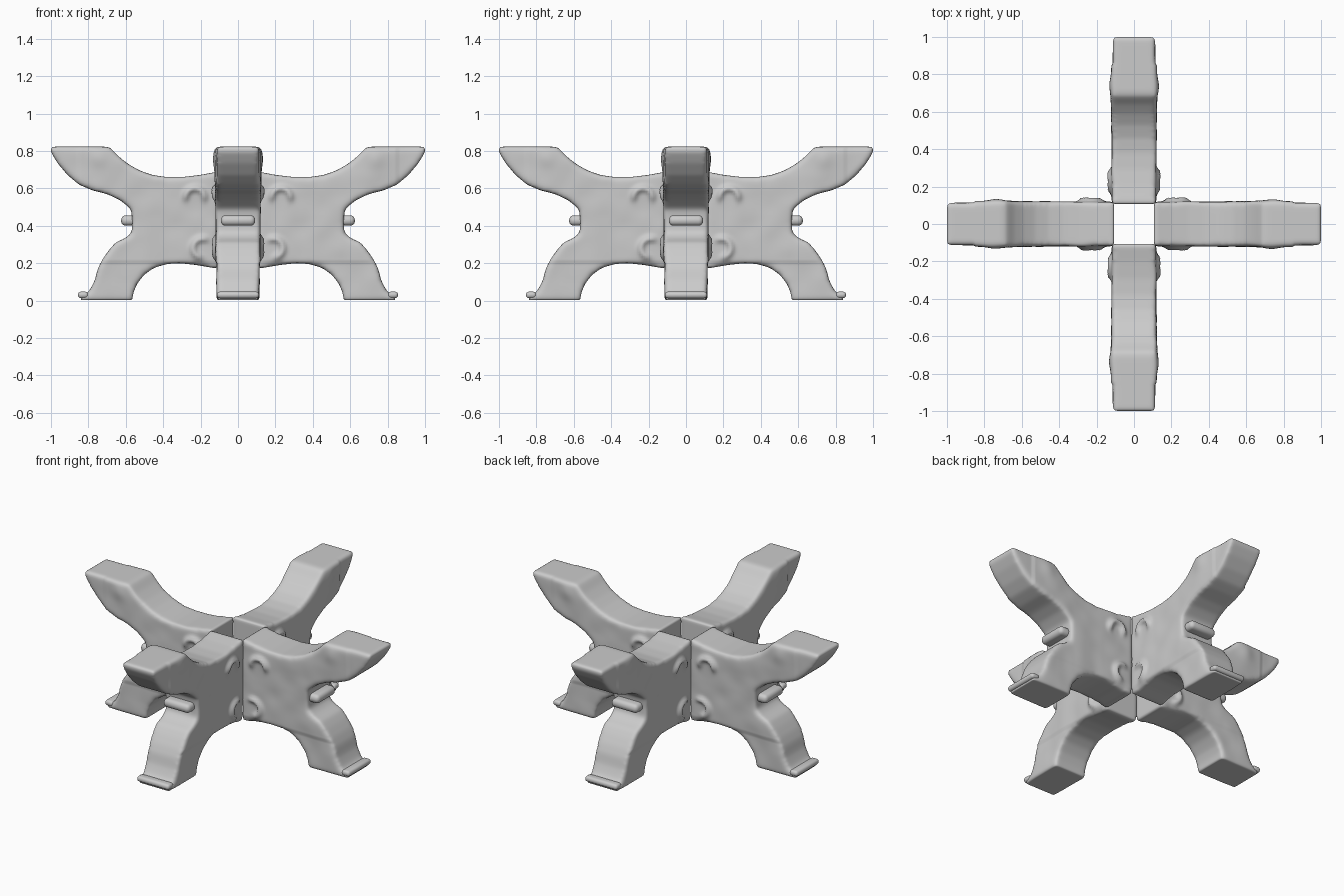
import bpy, bmesh, math
from mathutils import Vector, Matrix, noise

if "Cube" in bpy.data.objects:
    bpy.data.objects.remove(bpy.data.objects["Cube"])

HALF = 0.119   # half thickness of each support

# Side silhouette of one support: (distance from centre, height)
PROFILE = [(0.107, 0.69), (0.2, 0.672), (0.29, 0.661), (0.38, 0.66), (0.46, 0.672),
           (0.53, 0.697), (0.59, 0.732), (0.64, 0.772), (0.68, 0.815), (0.70, 0.823),
           (1.003, 0.823), (0.998, 0.79), (0.965, 0.735), (0.91, 0.67), (0.85, 0.62),
           (0.78, 0.59), (0.70, 0.57), (0.63, 0.537), (0.572, 0.49), (0.565, 0.43),
           (0.567, 0.365), (0.60, 0.335), (0.655, 0.31), (0.69, 0.27), (0.725, 0.22),
           (0.75, 0.17), (0.765, 0.11), (0.79, 0.06), (0.81, 0.035), (0.84, 0.035),
           (0.84, 0.0), (0.565, -0.003), (0.562, 0.035), (0.54, 0.09), (0.50, 0.14),
           (0.45, 0.175), (0.38, 0.196), (0.31, 0.2), (0.22, 0.19), (0.107, 0.17)]


def bump(x, z, cx, cz, size):
    return math.exp(-((x - cx) ** 2 + (z - cz) ** 2) / size ** 2)


def curl(x, z, cx, cz, facing):
    """Raised half ring, like a carved scroll on the side face."""
    dx, dz = x - cx, z - cz
    d = math.hypot(dx, dz)
    open_side = 0.5 + 0.5 * math.tanh(3 * math.cos(math.atan2(dz, dx) - facing) + 0.6)
    return math.exp(-((d - 0.05) / 0.017) ** 2) * open_side


# Solid support from the silhouette
bm = bmesh.new()
face = bm.faces.new([bm.verts.new((x, -HALF, z)) for x, z in PROFILE])
ext = bmesh.ops.extrude_face_region(bm, geom=[face])
bmesh.ops.translate(bm, vec=(0, 2 * HALF, 0),
                    verts=[v for v in ext["geom"] if isinstance(v, bmesh.types.BMVert)])
bmesh.ops.recalc_face_normals(bm, faces=bm.faces)
bmesh.ops.triangulate(bm, faces=bm.faces)
raw = bpy.data.meshes.new("support_raw")
bm.to_mesh(raw)
bm.free()
temp = bpy.data.objects.new("support_raw", raw)
bpy.context.collection.objects.link(temp)
rm = temp.modifiers.new("remesh", "REMESH")
rm.mode = "VOXEL"
rm.voxel_size = 0.012
sm = temp.modifiers.new("soften", "SMOOTH")
sm.factor = 0.5
sm.iterations = 8
deps = bpy.context.evaluated_depsgraph_get()
mesh = bpy.data.meshes.new_from_object(temp.evaluated_get(deps))
mesh.name = "support"
bpy.data.objects.remove(temp)

# Carved relief and slight hand-worked waviness on the side faces
for v in mesh.vertices:
    x, y, z = v.co
    side = max(-1, min(1, y / (HALF * 0.9)))
    off = 0.022 * curl(x, z, 0.23, 0.55, math.pi / 2)
    off += 0.020 * curl(x, z, 0.19, 0.28, 0.3)
    off += 0.013 * bump(x, z, 0.74, 0.76, 0.055)
    off += 0.006 * bump(x, z, 0.68, 0.64, 0.12)
    off += 0.004 * noise.noise(Vector((x * 9, side, z * 9)))
    if z < 0.2 or x > 0.85:
        off -= 0.005
    v.co.y += off * side
    v.co.z = max(0.003, z)
mesh.shade_smooth()


def rounded_bar(name, x, z, half, sx, sz):
    """Rounded bar lying across the support."""
    b = bmesh.new()
    bmesh.ops.create_cube(b, size=1, matrix=Matrix.Translation((x, 0, z))
                          @ Matrix.Diagonal((sx, 2 * half, sz, 1)))
    bmesh.ops.bevel(b, geom=b.edges[:], offset=min(sx, sz) * 0.45, segments=4,
                    profile=0.5, affect="EDGES")
    m = bpy.data.meshes.new(name)
    b.to_mesh(m)
    b.free()
    m.shade_smooth()
    return m


# Peg in the outer notch and lip along the toe
peg = rounded_bar("peg", 0.58, 0.428, 0.092, 0.09, 0.055)
lip = rounded_bar("toe_lip", 0.828, 0.03, 0.113, 0.055, 0.035)

# Four supports around the centre
for i, side in enumerate(("right", "back", "left", "front")):
    for part, data in (("support", mesh), ("peg", peg), ("toe_lip", lip)):
        ob = bpy.data.objects.new(f"{side}_{part}", data)
        ob.rotation_euler.z = i * math.pi / 2
        bpy.context.collection.objects.link(ob)
